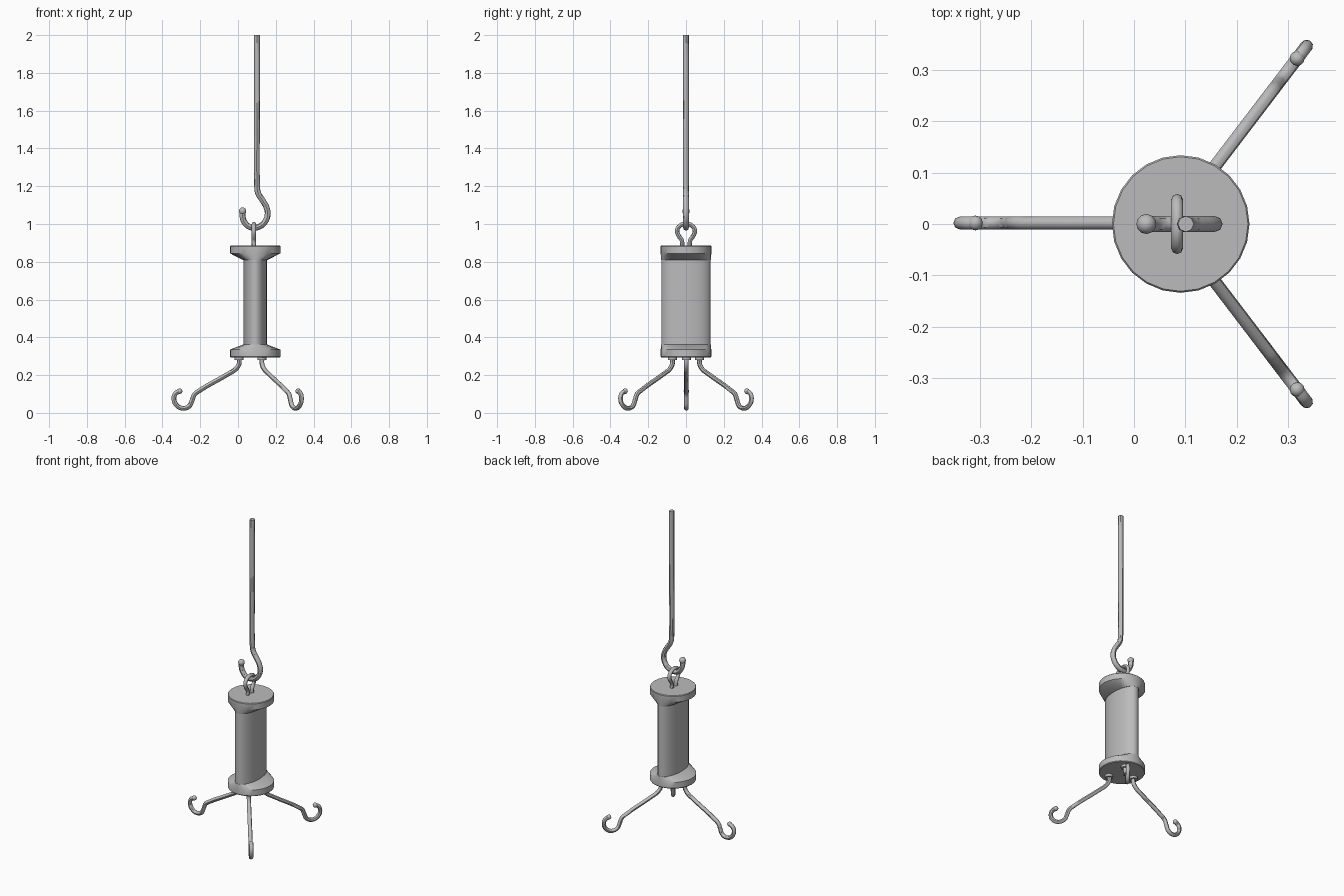
import bpy, bmesh, math

if "Cube" in bpy.data.objects:
    bpy.data.objects.remove(bpy.data.objects["Cube"])

CX = 0.091          # body axis
SIDES = 24

metal = bpy.data.materials.new("grey_metal")
metal.diffuse_color = (0.5, 0.5, 0.5, 1)
metal.use_nodes = True
metal.node_tree.nodes["Principled BSDF"].inputs["Base Color"].default_value = metal.diffuse_color


def finish(obj, angle=35):
    obj.data.materials.clear()
    obj.data.materials.append(metal)
    bpy.ops.object.select_all(action='DESELECT')
    obj.select_set(True)
    bpy.context.view_layer.objects.active = obj
    bpy.ops.object.shade_smooth_by_angle(angle=math.radians(angle))


def loft(name, sections, cx=CX, cy=0.0, sides=SIDES):
    """Closed solid through elliptical sections (rx, ry, z)."""
    bm = bmesh.new()
    rings = []
    for rx, ry, z in sections:
        rings.append([bm.verts.new((cx + rx * math.cos(2 * math.pi * i / sides),
                                    cy + ry * math.sin(2 * math.pi * i / sides), z))
                      for i in range(sides)])
    for a, b in zip(rings, rings[1:]):
        for i in range(sides):
            j = (i + 1) % sides
            bm.faces.new((a[i], a[j], b[j], b[i]))
    bm.faces.new(rings[0])
    bm.faces.new(rings[-1])
    bmesh.ops.recalc_face_normals(bm, faces=bm.faces)
    mesh = bpy.data.meshes.new(name)
    bm.to_mesh(mesh)
    bm.free()
    obj = bpy.data.objects.new(name, mesh)
    bpy.context.collection.objects.link(obj)
    finish(obj)
    return obj


def rod(name, points, radius):
    """Round bar swept along a smooth path."""
    curve = bpy.data.curves.new(name, 'CURVE')
    curve.dimensions = '3D'
    curve.bevel_depth = radius
    curve.bevel_resolution = 2
    curve.resolution_u = 4
    curve.use_fill_caps = True
    spline = curve.splines.new('BEZIER')
    spline.bezier_points.add(len(points) - 1)
    for bp, co in zip(spline.bezier_points, points):
        bp.co = co
        bp.handle_left_type = bp.handle_right_type = 'AUTO'
    obj = bpy.data.objects.new(name, curve)
    bpy.context.collection.objects.link(obj)
    bpy.ops.object.select_all(action='DESELECT')
    obj.select_set(True)
    bpy.context.view_layer.objects.active = obj
    bpy.ops.object.convert(target='MESH')
    finish(bpy.context.view_layer.objects.active, 45)


def tip(name, co, radius):
    """Rounded end on a hook."""
    bpy.ops.mesh.primitive_uv_sphere_add(segments=12, ring_count=8, radius=radius, location=co)
    obj = bpy.context.object
    obj.name = name
    finish(obj, 60)


# Flattened body between two round caps that taper into it
loft("body", [(0.062, 0.131, 0.35), (0.062, 0.131, 0.82)])
loft("top_cap", [(0.066, 0.132, 0.81), (0.134, 0.134, 0.845), (0.134, 0.134, 0.882), (0.131, 0.131, 0.886)])
loft("bottom_cap", [(0.131, 0.131, 0.294), (0.134, 0.134, 0.298), (0.134, 0.134, 0.335), (0.066, 0.132, 0.361)])

# Eye loop on the top cap
half = [(0.022, 0.87), (0.022, 0.912), (0.040, 0.94), (0.047, 0.966), (0.032, 0.991)]
loop = [(-y, z) for y, z in half] + [(0, 1.0)] + [(y, z) for y, z in reversed(half)]
rod("eye_loop", [(0.084, y, z) for y, z in loop], 0.0115)

# Long hanging rod with its hook through the eye
hook = [(0.101, 2.0), (0.101, 1.6), (0.101, 1.21), (0.106, 1.165), (0.130, 1.125), (0.150, 1.09),
        (0.157, 1.05), (0.142, 1.01), (0.115, 0.987), (0.085, 0.98), (0.055, 0.988),
        (0.033, 1.012), (0.024, 1.04), (0.024, 1.07)]
rod("hanging_rod", [(x, 0, z) for x, z in hook], 0.0155)
tip("hanging_rod_tip", (0.024, 0, 1.068), 0.0195)

# Three lower hooks: distance from the collar and height
arm = [(0.0, 0.29), (0.0, 0.26), (0.018, 0.232), (0.06, 0.205), (0.21, 0.118), (0.236, 0.098),
       (0.249, 0.066), (0.264, 0.036), (0.296, 0.024), (0.328, 0.038), (0.345, 0.07),
       (0.337, 0.102), (0.315, 0.115)]
for label, x, y, deg in (("left", 0.006, 0.002, 180), ("back", 0.127, 0.072, 52.7), ("front", 0.127, -0.072, -52.7)):
    c, s = math.cos(math.radians(deg)), math.sin(math.radians(deg))
    path = [(x + d * c, y + d * s, z) for d, z in arm]
    rod(label + "_hook", path, 0.0125)
    tip(label + "_hook_tip", path[-1], 0.0145)
    loft(label + "_collar", [(0.024, 0.024, 0.279), (0.024, 0.024, 0.3)], x, y, 12)
